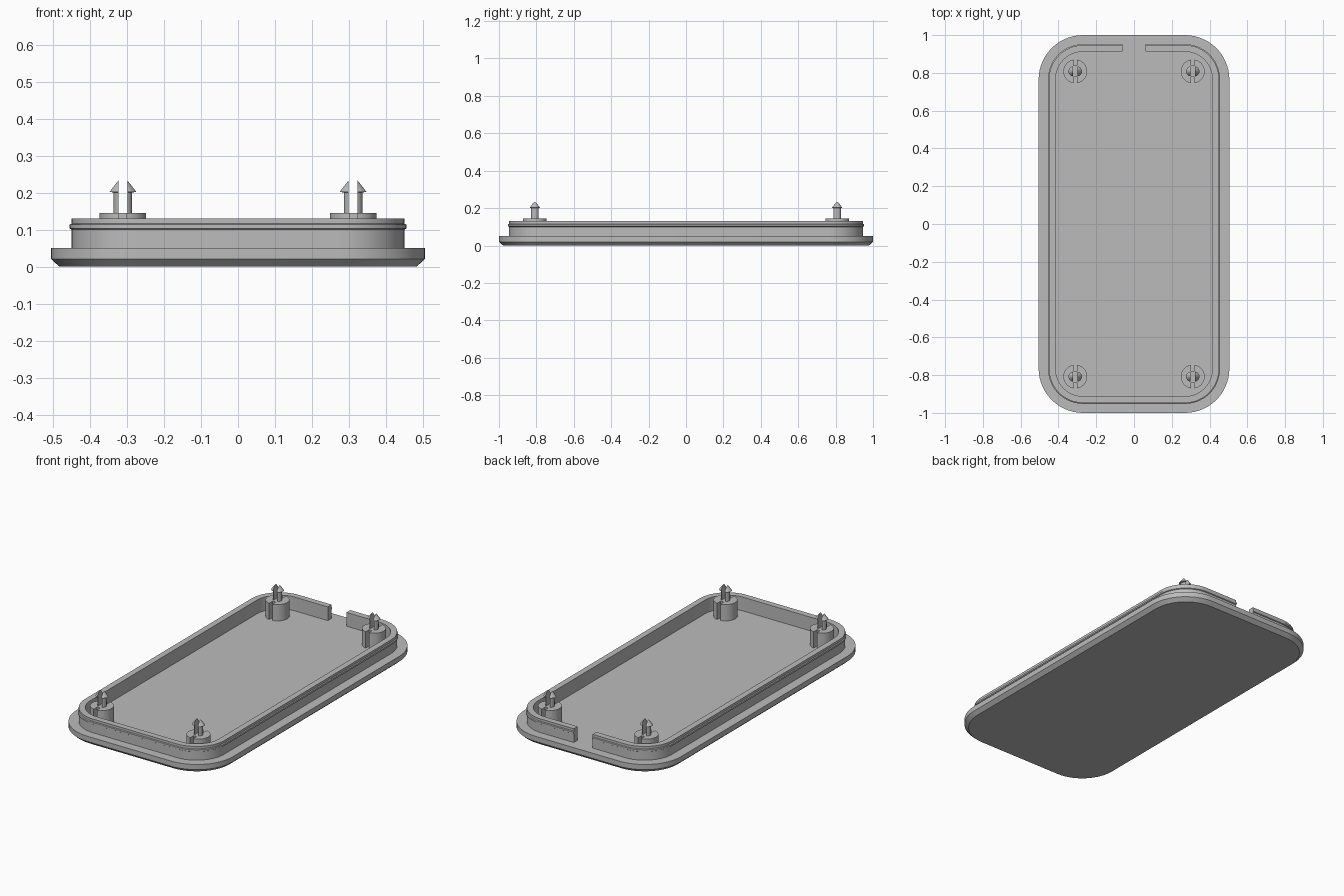
import bpy, bmesh, math
from mathutils import Vector

if "Cube" in bpy.data.objects:
    bpy.data.objects.remove(bpy.data.objects["Cube"])

grey = bpy.data.materials.new("plain grey")
grey.diffuse_color = (0.5, 0.5, 0.5, 1)
grey.use_nodes = True
grey.node_tree.nodes["Principled BSDF"].inputs["Base Color"].default_value = grey.diffuse_color


def finish(name, bm):
    bmesh.ops.recalc_face_normals(bm, faces=bm.faces[:])
    me = bpy.data.meshes.new(name)
    bm.to_mesh(me)
    bm.free()
    ob = bpy.data.objects.new(name, me)
    bpy.context.collection.objects.link(ob)
    me.materials.append(grey)
    bpy.ops.object.select_all(action='DESELECT')
    ob.select_set(True)
    bpy.context.view_layer.objects.active = ob
    bpy.ops.object.shade_smooth_by_angle(angle=math.radians(30))
    return ob


def rounded(hx, hy, r, n=14):
    """Rounded rectangle outline, starting at the back, right of centre, clockwise."""
    pts = []
    for sx, sy, a0 in ((1, 1, 90), (1, -1, 0), (-1, -1, -90), (-1, 1, -180)):
        for i in range(n + 1):
            a = math.radians(a0 - 90 * i / n)
            pts.append((sx * (hx - r) + r * math.cos(a),
                        sy * (hy - r) + r * math.sin(a)))
    return pts


def bridge(bm, a, b, closed=True):
    n = len(a)
    for i in range(n if closed else n - 1):
        j = (i + 1) % n
        bm.faces.new((a[i], a[j], b[j], b[i]))


# base plate with a chamfered underside
bm = bmesh.new()
rings = []
for off, z in ((0.022, 0), (0, 0.02), (0, 0.05)):
    rings.append([bm.verts.new((x, y, z))
                  for x, y in rounded(0.505 - off, 1 - off, 0.235 - off)])
bridge(bm, rings[0], rings[1])
bridge(bm, rings[1], rings[2])
bm.faces.new(rings[0])
bm.faces.new(rings[2])
finish("base_plate", bm)

# rim wall with a snap bead, open at the middle of the back
profile = [(0, 0.048), (0, 0.1), (-0.005, 0.103), (-0.005, 0.113), (0, 0.116),
           (0, 0.13), (0.035, 0.13), (0.035, 0.048)]
bm = bmesh.new()
strips = []
for off, z in profile:
    hy = 0.947 - off
    path = [(0.06, hy)] + rounded(0.45 - off, hy, 0.18 - off) + [(-0.06, hy)]
    strips.append([bm.verts.new((x, y, z)) for x, y in path])
for k in range(len(strips)):
    bridge(bm, strips[k], strips[(k + 1) % len(strips)], False)
bm.faces.new([s[0] for s in strips])
bm.faces.new([s[-1] for s in strips])
finish("rim_wall", bm)


def boss(x0, y0, name):
    """Round boss with a notch at its front and back."""
    r, w, depth = 0.063, 0.01, 0.03
    a = math.acos(w / r)
    half = [(r * math.cos(-a + 2 * a * i / 20), r * math.sin(-a + 2 * a * i / 20))
            for i in range(21)]
    outline = half + [(w, depth), (-w, depth)]
    outline += [(-x, -y) for x, y in half] + [(-w, -depth), (w, -depth)]
    bm = bmesh.new()
    lo, hi = [[bm.verts.new((x0 + x, y0 + y, z)) for x, y in outline]
              for z in (0.048, 0.145)]
    bridge(bm, lo, hi)
    bm.faces.new(lo)
    bm.faces.new(hi)
    finish(name, bm)


def prong(x0, y0, side, name):
    """Half of a barbed pin, cut flat along the central slot."""
    bm = bmesh.new()
    rings = []
    for r, z in ((0.025, 0.14), (0.025, 0.2), (0.036, 0.202), (0.002, 0.246)):
        rings.append([bm.verts.new((r * math.cos(t * math.tau / 32),
                                    r * (0.8 if z > 0.201 else 0.9) * math.sin(t * math.tau / 32), z))
                      for t in range(32)])
    for a, b in zip(rings, rings[1:]):
        bridge(bm, a, b)
    bm.faces.new(rings[0])
    bm.faces.new(rings[-1])
    cut = bmesh.ops.bisect_plane(bm, geom=bm.verts[:] + bm.edges[:] + bm.faces[:],
                                 plane_co=(side * 0.0125, 0, 0),
                                 plane_no=(side, 0, 0), clear_inner=True)
    edges = [e for e in cut["geom_cut"] if isinstance(e, bmesh.types.BMEdge)]
    bmesh.ops.holes_fill(bm, edges=edges, sides=0)
    bmesh.ops.translate(bm, verts=bm.verts[:], vec=Vector((x0, y0, 0)))
    finish(name, bm)


# four snap pins, one in each corner
for sx, lr in ((-1, "left"), (1, "right")):
    for sy, fb in ((-1, "front"), (1, "back")):
        x, y = sx * 0.311, sy * 0.808
        boss(x, y, f"pin_boss_{fb}_{lr}")
        prong(x, y, -1, f"pin_prong_a_{fb}_{lr}")
        prong(x, y, 1, f"pin_prong_b_{fb}_{lr}")
